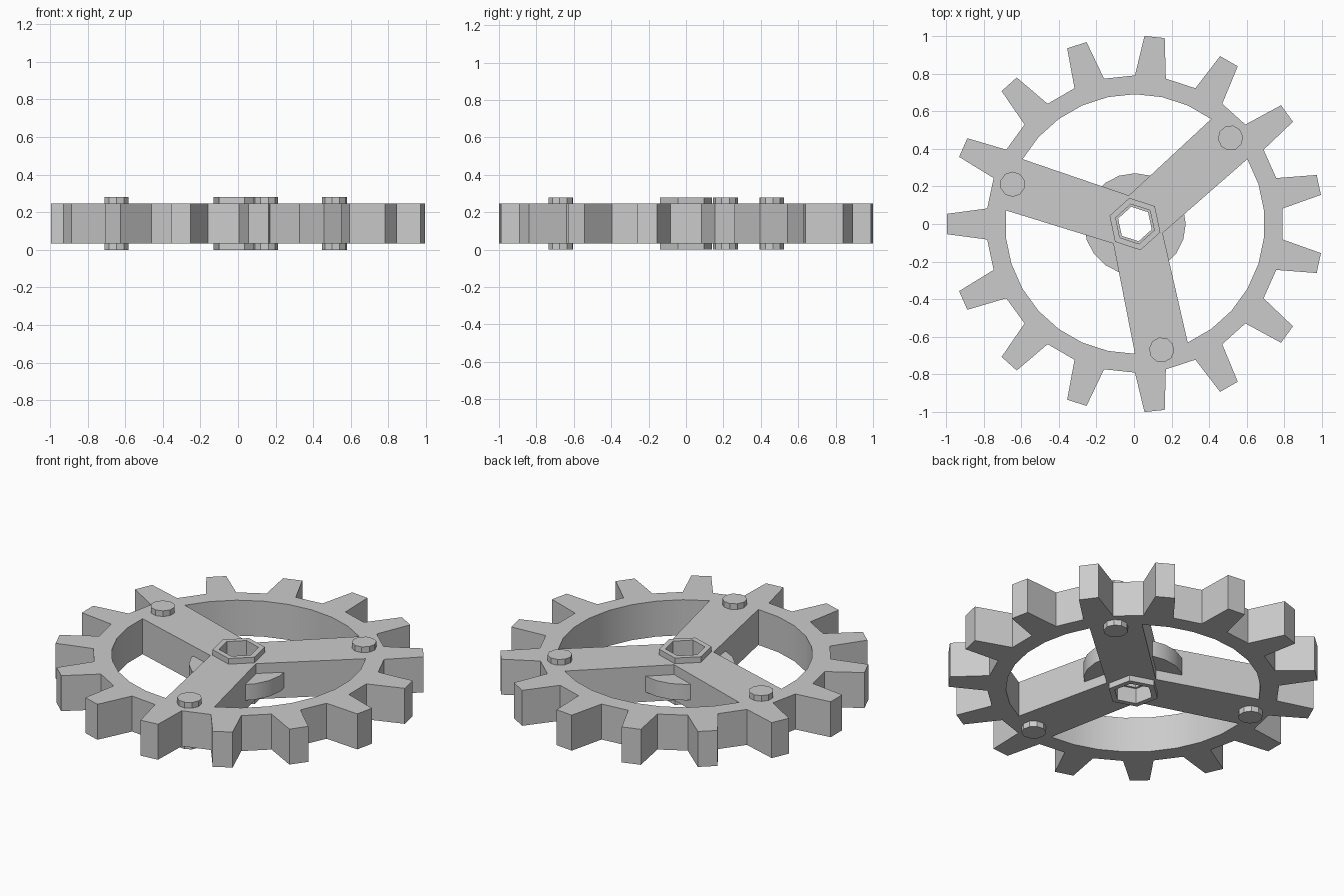
import bpy, bmesh
from math import sin, cos, radians

if "Cube" in bpy.data.objects:
    bpy.data.objects.remove(bpy.data.objects["Cube"])

CX = 0.005                     # gear axis sits slightly right of the bounds centre
SPOKES = (42, 162, 282)


def pt(r, deg, cx=CX, cy=0.0):
    return (cx + r * cos(radians(deg)), cy + r * sin(radians(deg)))


def ngon(r, n, start=0, cx=CX, cy=0.0):
    return [pt(r, start + 360 * i / n, cx, cy) for i in range(n)]


def plate(name, loops, z0, z1):
    """Extrude an outline (first loop) with holes (other loops) from z0 to z1."""
    bm = bmesh.new()
    caps = ([], [])
    for loop in loops:
        rows = [[bm.verts.new((x, y, z)) for x, y in loop] for z in (z0, z1)]
        n = len(loop)
        for i in range(n):
            j = (i + 1) % n
            for row, cap in zip(rows, caps):
                cap.append(bm.edges.new((row[i], row[j])))
            bm.faces.new((rows[0][i], rows[0][j], rows[1][j], rows[1][i]))
    for cap, nz in zip(caps, (-1, 1)):
        bmesh.ops.triangle_fill(bm, edges=cap, use_beauty=True, normal=(0, 0, nz))
    bmesh.ops.recalc_face_normals(bm, faces=bm.faces)
    mesh = bpy.data.meshes.new(name)
    bm.to_mesh(mesh)
    bm.free()
    ob = bpy.data.objects.new(name, mesh)
    bpy.context.collection.objects.link(ob)
    bpy.ops.object.select_all(action='DESELECT')
    ob.select_set(True)
    bpy.context.view_layer.objects.active = ob
    bpy.ops.object.shade_smooth_by_angle(angle=radians(30))
    return ob


# Gear body: 15 teeth, three windows leaving the spokes, hexagonal bore
teeth = []
for i in range(15):
    a = 12 + 24 * i
    teeth += [pt(0.79, a - 6), pt(1.001, a - 3.1), pt(1.001, a + 3.1), pt(0.79, a + 6)]
windows = [[pt(0.155, s + 60)] + [pt(0.69, s + 12 + 12 * k) for k in range(9)]
           for s in SPOKES]
plate("gear_body", [teeth] + windows + [ngon(0.108, 6, 42)], 0.034, 0.246)

# Hexagonal hub collar running through the gear
plate("hub_collar", [ngon(0.142, 6, 42), ngon(0.108, 6, 42)], 0.0, 0.28)

# Round web around the hub, its smaller bore makes the inner ledge
plate("hub_web", [ngon(0.27, 20), ngon(0.094, 6, 42)], 0.092, 0.187)

# Studs at the spoke ends
for i, s in enumerate(SPOKES):
    x, y = pt(0.684, s)
    plate(f"spoke_stud_{i + 1}", [ngon(0.067, 10, s, x, y)], 0.0, 0.28)
